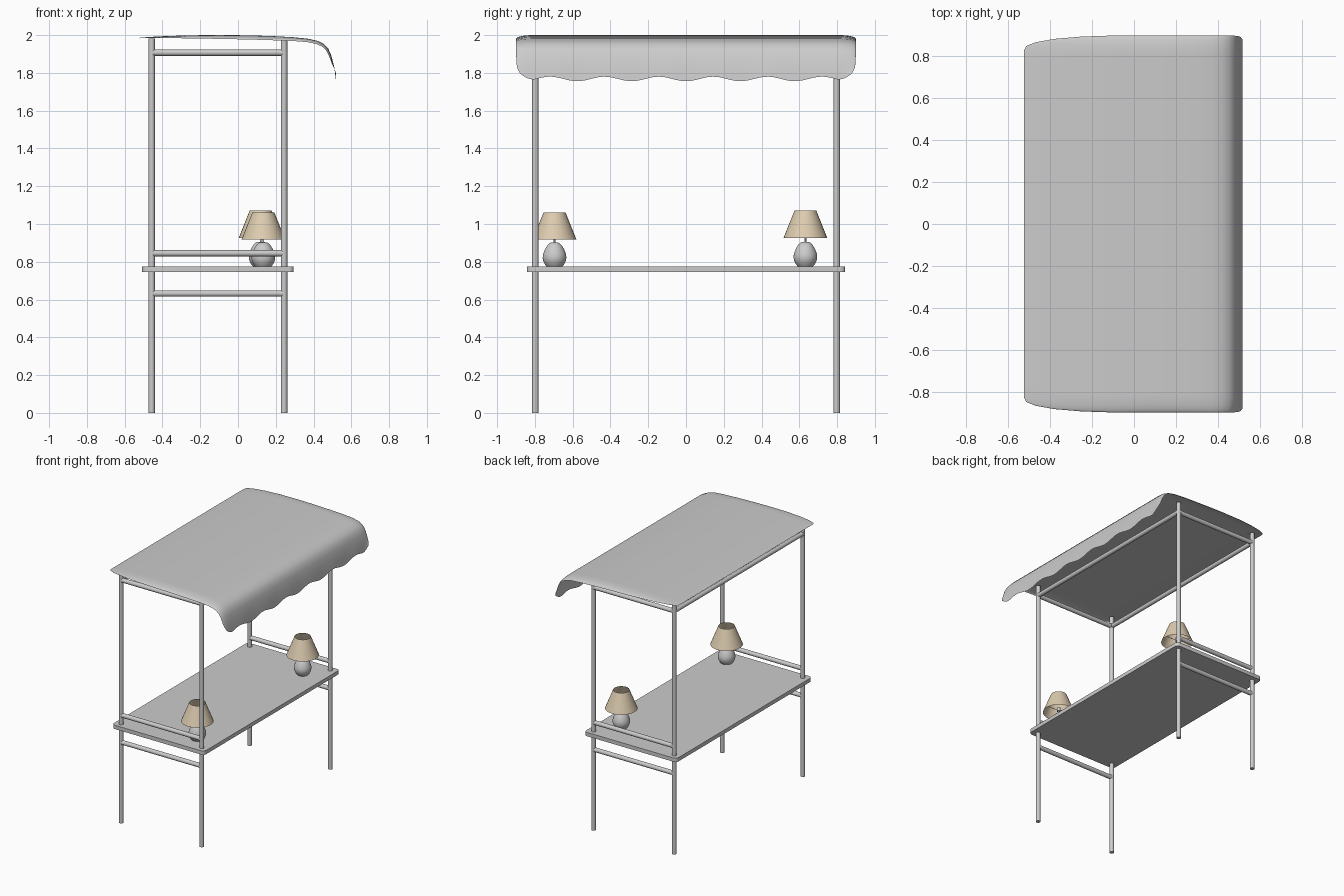
import bpy, bmesh, math
from mathutils import Vector

if "Cube" in bpy.data.objects:
    bpy.data.objects.remove(bpy.data.objects["Cube"])

BACK_X, FRONT_X, SIDE_Y, R = -0.457, 0.244, 0.798, 0.017


def finish(name, bm, smooth=True, mat=None):
    me = bpy.data.meshes.new(name)
    bm.to_mesh(me)
    bm.free()
    ob = bpy.data.objects.new(name, me)
    bpy.context.collection.objects.link(ob)
    if mat:
        me.materials.append(mat)
    if smooth:
        bpy.ops.object.select_all(action='DESELECT')
        ob.select_set(True)
        bpy.context.view_layer.objects.active = ob
        bpy.ops.object.shade_smooth_by_angle(angle=math.radians(40))
    return ob


def tube(name, a, b, r=R, seg=16):
    a, b = Vector(a), Vector(b)
    bm = bmesh.new()
    bmesh.ops.create_cone(bm, cap_ends=True, segments=seg, radius1=r, radius2=r, depth=(b - a).length)
    ob = finish(name, bm)
    ob.location = (a + b) / 2
    ob.rotation_mode = 'QUATERNION'
    ob.rotation_quaternion = (b - a).to_track_quat('Z', 'Y')
    return ob


def lathe(name, profile, loc, seg=32, mat=None):
    bm = bmesh.new()
    vs = [bm.verts.new((r, 0, z)) for r, z in profile]
    es = [bm.edges.new(p) for p in zip(vs, vs[1:])]
    bmesh.ops.spin(bm, geom=vs + es, cent=(0, 0, 0), axis=(0, 0, 1), angle=math.tau, steps=seg)
    bmesh.ops.remove_doubles(bm, verts=bm.verts, dist=1e-5)
    bmesh.ops.recalc_face_normals(bm, faces=bm.faces)
    ob = finish(name, bm, mat=mat)
    ob.location = loc
    return ob


# Frame: posts, short side rails, long top rails
for x, n in ((BACK_X, "back"), (FRONT_X, "counter")):
    for y in (-SIDE_Y, SIDE_Y):
        tube(n + "_post", (x, y, 0), (x, y, 1.983))
    tube(n + "_top_rail", (x, -SIDE_Y, 1.907), (x, SIDE_Y, 1.907))
for y in (-SIDE_Y, SIDE_Y):
    for z in (0.632, 0.845, 1.907):
        tube("side_rail", (BACK_X, y, z), (FRONT_X, y, z))

# Table top with rounded corners
bm = bmesh.new()
bmesh.ops.create_cube(bm, size=1)
bmesh.ops.scale(bm, vec=(0.802, 1.686, 0.03), verts=bm.verts)
upright = [e for e in bm.edges if abs(e.verts[0].co.z - e.verts[1].co.z) > 0.01]
bmesh.ops.bevel(bm, geom=upright, offset=0.025, segments=4, profile=0.5, affect='EDGES')
finish("table_top", bm).location = (-0.106, 0, 0.76)

# Canopy: x, z, half width, edge sag along the normal
profile = [(-0.525, 1.985, 0.83, 0.002), (-0.515, 1.987, 0.85, 0.003), (-0.47, 1.990, 0.868, 0.006),
           (-0.38, 1.995, 0.884, 0.011), (-0.25, 1.999, 0.895, 0.016), (-0.1, 2.0, 0.9, 0.02),
           (0.05, 1.999, 0.9, 0.022), (0.18, 1.995, 0.9, 0.022), (0.29, 1.989, 0.9, 0.02),
           (0.37, 1.981, 0.9, 0.018), (0.42, 1.97, 0.9, 0.018), (0.455, 1.953, 0.9, 0.017),
           (0.478, 1.928, 0.9, 0.015), (0.493, 1.895, 0.899, 0.012), (0.505, 1.85, 0.897, 0.008),
           (0.513, 1.81, 0.893, 0.004), (0.519, 1.768, 0.88, 0.0)]
NY = 96
bm = bmesh.new()
rows = []
for i, (x, z, w, sag) in enumerate(profile):
    p, q = profile[max(i - 1, 0)], profile[min(i + 1, len(profile) - 1)]
    t = Vector((q[0] - p[0], 0, q[1] - p[1])).normalized()
    inward = Vector((t.z, 0, -t.x))
    row = []
    for j in range(NY + 1):
        y = w * math.sin(math.pi / 2 * (2 * j / NY - 1))
        edge = max(0, (abs(y) / w - 0.9) / 0.1)
        co = Vector((x, y, z)) + inward * sag * (1 - math.sqrt(max(0, 1 - edge ** 2)))
        # scalloped lower hem with rounded corners
        k = max(0, (z - 1.85) / (1.768 - 1.85))
        co.z += k * (-0.012 * math.cos(math.tau * y / 0.288) * (1 - edge) + 0.03 * edge ** 2)
        row.append(bm.verts.new(co))
    rows.append(row)
for a, b in zip(rows, rows[1:]):
    for j in range(NY):
        bm.faces.new((a[j], b[j], b[j + 1], a[j + 1]))
finish("canopy", bm)

# Table lamps
shade_mat = bpy.data.materials.new("shade_fabric")
shade_mat.diffuse_color = (0.72, 0.6, 0.43, 1)
shade_mat.use_nodes = True
shade_mat.node_tree.nodes["Principled BSDF"].inputs["Base Color"].default_value = shade_mat.diffuse_color
base = [(0, 0), (0.04, 0), (0.05, 0.012), (0.06, 0.032), (0.063, 0.05), (0.06, 0.07), (0.05, 0.095),
        (0.038, 0.115), (0.024, 0.128), (0.01, 0.131), (0, 0.131)]
for x, y, dz in ((0.134, -0.696, -0.009), (0.12, 0.632, 0)):
    lathe("lamp_base", base, (x, y, 0.775 + dz * 0.3), 32)
    lathe("lamp_shade", [(0.116, 0.926), (0.058, 1.071)], (x, y, dz), 32, shade_mat)
    tube("lamp_stem", (x, y, 0.89), (x, y, 0.965 + dz), 0.005, 10)
    tube("lamp_socket", (x, y, 0.935 + dz), (x, y, 0.965 + dz), 0.013, 12)
    for k in range(3):
        a = math.tau * k / 3
        tube("shade_spoke", (x, y, 0.94 + dz),
             (x + 0.109 * math.cos(a), y + 0.109 * math.sin(a), 0.94 + dz), 0.002, 6)
